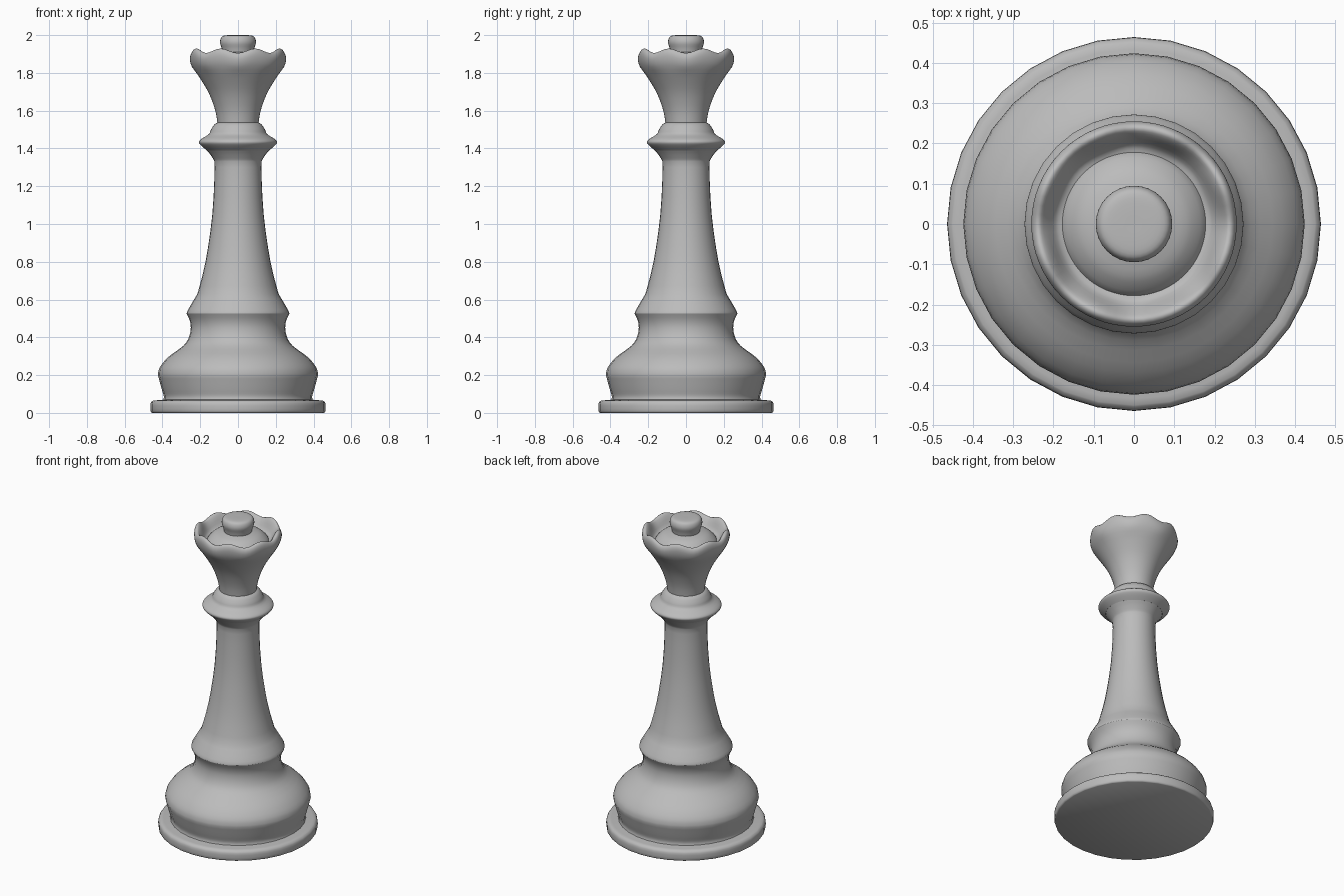
import bpy, bmesh, math
from mathutils import Vector

cube = bpy.data.objects.get("Cube")
if cube:
    bpy.data.objects.remove(cube, do_unlink=True)

grey = bpy.data.materials.new("plain_grey")
grey.use_nodes = True
colour = (0.5, 0.5, 0.5, 1)
grey.diffuse_color = colour
grey.node_tree.nodes["Principled BSDF"].inputs["Base Color"].default_value = colour


def smooth_curve(points, steps=3):
    """Catmull-Rom curve through (radius, height) points."""
    pts = [Vector(p) for p in points]
    pts = [pts[0]] + pts + [pts[-1]]
    result = []
    for a, b, c, d in zip(pts, pts[1:], pts[2:], pts[3:]):
        for i in range(steps):
            t = i / steps
            result.append(b + (c - a) * t / 2
                          + (a * 2 - b * 5 + c * 4 - d) * t * t / 2
                          + (b * 3 - a - c * 3 + d) * t ** 3 / 2)
    return result + [pts[-1]]


def turn(name, sections, sides, lift=None):
    """Spin a chain of smooth sections; section ends may meet at a crease."""
    profile = []
    for section in sections:
        curve = smooth_curve(section)
        if profile and (profile[-1] - curve[0]).length < 1e-5:
            curve = curve[1:]
        profile += curve
    bm = bmesh.new()
    rings = []
    for r, z in profile:
        ring = []
        for i in range(sides):
            a = math.tau * i / sides
            h = z + (lift(r, z, a) if lift else 0)
            ring.append(bm.verts.new((r * math.cos(a), r * math.sin(a), h)))
        rings.append(ring)
    for low, high in zip(rings, rings[1:]):
        for i in range(sides):
            j = (i + 1) % sides
            bm.faces.new((low[i], low[j], high[j], high[i]))
    bm.faces.new(reversed(rings[0]))
    bm.faces.new(rings[-1])
    mesh = bpy.data.meshes.new(name)
    bm.to_mesh(mesh)
    bm.free()
    mesh.materials.append(grey)
    mesh.shade_smooth()
    mesh.set_sharp_from_angle(angle=math.radians(38))
    obj = bpy.data.objects.new(name, mesh)
    bpy.context.collection.objects.link(obj)
    return obj


def scallop(r, z, angle):
    """Eight gentle waves that fade out below the rim and inside the bowl."""
    fade = min(max((z - 1.8) / 0.1, 0), 1) * min(max((r - 0.18) / 0.04, 0), 1)
    return -0.012 * fade * math.cos(8 * angle)


# Foot disc and its bulging plinth
turn("base", [
    [(0.455, 0), (0.463, 0.01), (0.463, 0.05), (0.45, 0.065)],
    [(0.45, 0.065), (0.395, 0.07)],
    [(0.395, 0.07), (0.393, 0.09), (0.405, 0.13), (0.424, 0.2)],
    [(0.424, 0.2), (0.415, 0.24), (0.37, 0.295), (0.29, 0.355),
     (0.26, 0.4), (0.25, 0.45), (0.256, 0.49), (0.272, 0.525)],
], 32)

# Tapering stem with a flared lower skirt
turn("stem", [
    [(0.272, 0.525), (0.265, 0.545), (0.215, 0.63)],
    [(0.215, 0.63), (0.172, 0.8), (0.136, 1.05), (0.124, 1.3),
     (0.135, 1.35), (0.165, 1.39)],
], 32)

# Ring collar under the crown
turn("collar", [
    [(0.165, 1.39), (0.195, 1.415), (0.207, 1.433), (0.195, 1.45),
     (0.155, 1.475), (0.143, 1.5), (0.125, 1.527), (0.108, 1.537)],
], 64)

# Flared crown with scalloped rim, hollow bowl and low inner dome
turn("crown", [
    [(0.108, 1.53), (0.12, 1.6), (0.153, 1.69), (0.2, 1.77),
     (0.243, 1.835), (0.255, 1.88), (0.25, 1.908), (0.236, 1.917),
     (0.219, 1.9), (0.195, 1.86), (0.178, 1.85)],
    [(0.178, 1.85), (0.165, 1.868), (0.13, 1.895), (0.08, 1.91)],
], 64, scallop)

# Round button on top
turn("finial", [
    [(0.08, 1.9), (0.086, 1.93), (0.095, 1.96), (0.09, 1.985),
     (0.075, 1.997), (0.04, 2), (0.005, 2)],
], 32)
